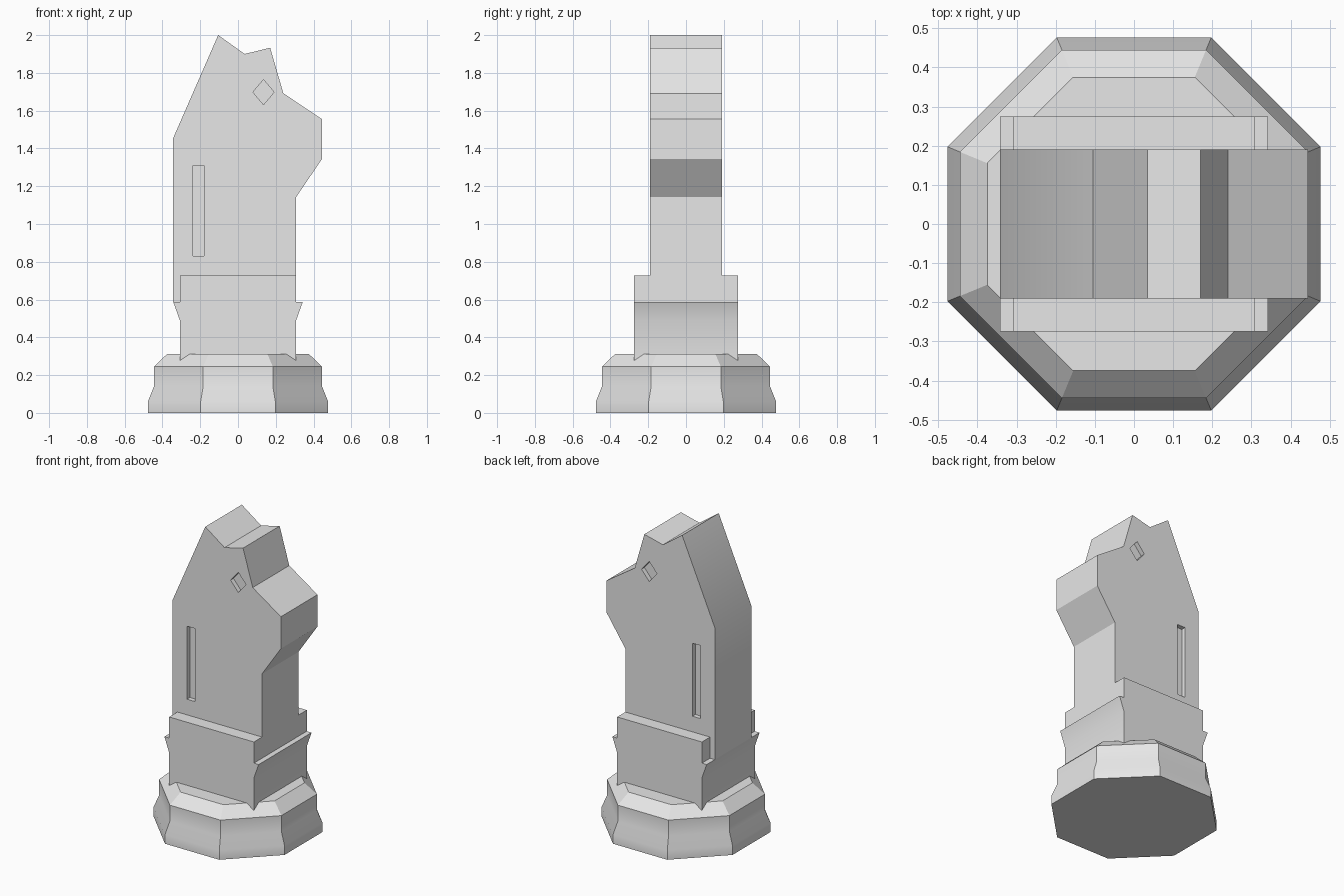
import bpy, bmesh, math
from mathutils import Matrix, Vector

cube = bpy.data.objects.get("Cube")
if cube:
    bpy.data.objects.remove(cube, do_unlink=True)

# Single grey material
GREY = (0.8, 0.8, 0.8, 1.0)
grey = bpy.data.materials.new("light grey")
grey.use_nodes = True
grey.diffuse_color = GREY
grey.node_tree.nodes["Principled BSDF"].inputs["Base Color"].default_value = GREY


def make_object(name, bm):
    bmesh.ops.recalc_face_normals(bm, faces=bm.faces)
    mesh = bpy.data.meshes.new(name)
    bm.to_mesh(mesh)
    bm.free()
    mesh.materials.append(grey)
    obj = bpy.data.objects.new(name, mesh)
    bpy.context.collection.objects.link(obj)
    return obj


def slab(name, outline, y0, y1):
    """Extrude an (x, z) outline from y0 to y1."""
    bm = bmesh.new()
    face = bm.faces.new([bm.verts.new((x, y0, z)) for x, z in outline])
    grown = bmesh.ops.extrude_face_region(bm, geom=[face])["geom"]
    verts = [v for v in grown if isinstance(v, bmesh.types.BMVert)]
    bmesh.ops.translate(bm, verts=verts, vec=(0, y1 - y0, 0))
    return make_object(name, bm)


def octagon_stack(name, profile):
    """Stack octagons given as (distance to flat, z)."""
    bm = bmesh.new()
    rings = []
    for flat, z in profile:
        r = flat / math.cos(math.pi / 8)
        rings.append([bm.verts.new(Matrix.Rotation((i + 0.5) * math.pi / 4, 3, 'Z')
                                   @ Vector((r, 0, z))) for i in range(8)])
    for low, high in zip(rings, rings[1:]):
        for i in range(8):
            j = (i + 1) % 8
            bm.faces.new((low[i], low[j], high[j], high[i]))
    bm.faces.new(rings[0])
    bm.faces.new(rings[-1])
    return make_object(name, bm)


def activate(obj):
    bpy.ops.object.select_all(action='DESELECT')
    obj.select_set(True)
    bpy.context.view_layer.objects.active = obj


# Octagonal foot
base = octagon_stack("base", [(0.477, 0), (0.477, 0.06), (0.445, 0.14),
                              (0.445, 0.245), (0.375, 0.312)])

# Collar with a flared ledge on each side
half = [(0.308, 0.26), (0.308, 0.49), (0.343, 0.588), (0.308, 0.588), (0.308, 0.727)]
collar = slab("collar", half + [(-x, z) for x, z in reversed(half)], -0.275, 0.275)

# Horse neck and head
body = slab("horse_body", [
    (-0.343, 0.588), (-0.343, 1.455), (-0.105, 2.0), (0.035, 1.9), (0.17, 1.933),
    (0.24, 1.692), (0.445, 1.555), (0.445, 1.345), (0.308, 1.143), (0.308, 0.588)],
    -0.19, 0.19)

# Eye and mane slots sunk into both faces
DEPTH = 0.03
eye = [(0.135 + 0.056 * dx, 1.698 + 0.066 * dz)
       for dx, dz in ((0, -1), (1, 0), (0, 1), (-1, 0))]
mane = [(-0.238, 0.83), (-0.18, 0.83), (-0.18, 1.31), (-0.238, 1.31)]
for outline in (eye, mane):
    for side in (-1, 1):
        cutter = slab("cutter", outline, side * (0.19 - DEPTH), side * 0.3)
        cutter.hide_render = True
        cut = body.modifiers.new("cut", 'BOOLEAN')
        cut.operation = 'DIFFERENCE'
        cut.solver = 'EXACT'
        cut.object = cutter
        activate(body)
        bpy.ops.object.modifier_apply(modifier=cut.name)
        bpy.data.objects.remove(cutter, do_unlink=True)

# Soft shading over gentle bends only
for obj in (base, collar, body):
    activate(obj)
    bpy.ops.object.shade_smooth_by_angle(angle=math.radians(30))
